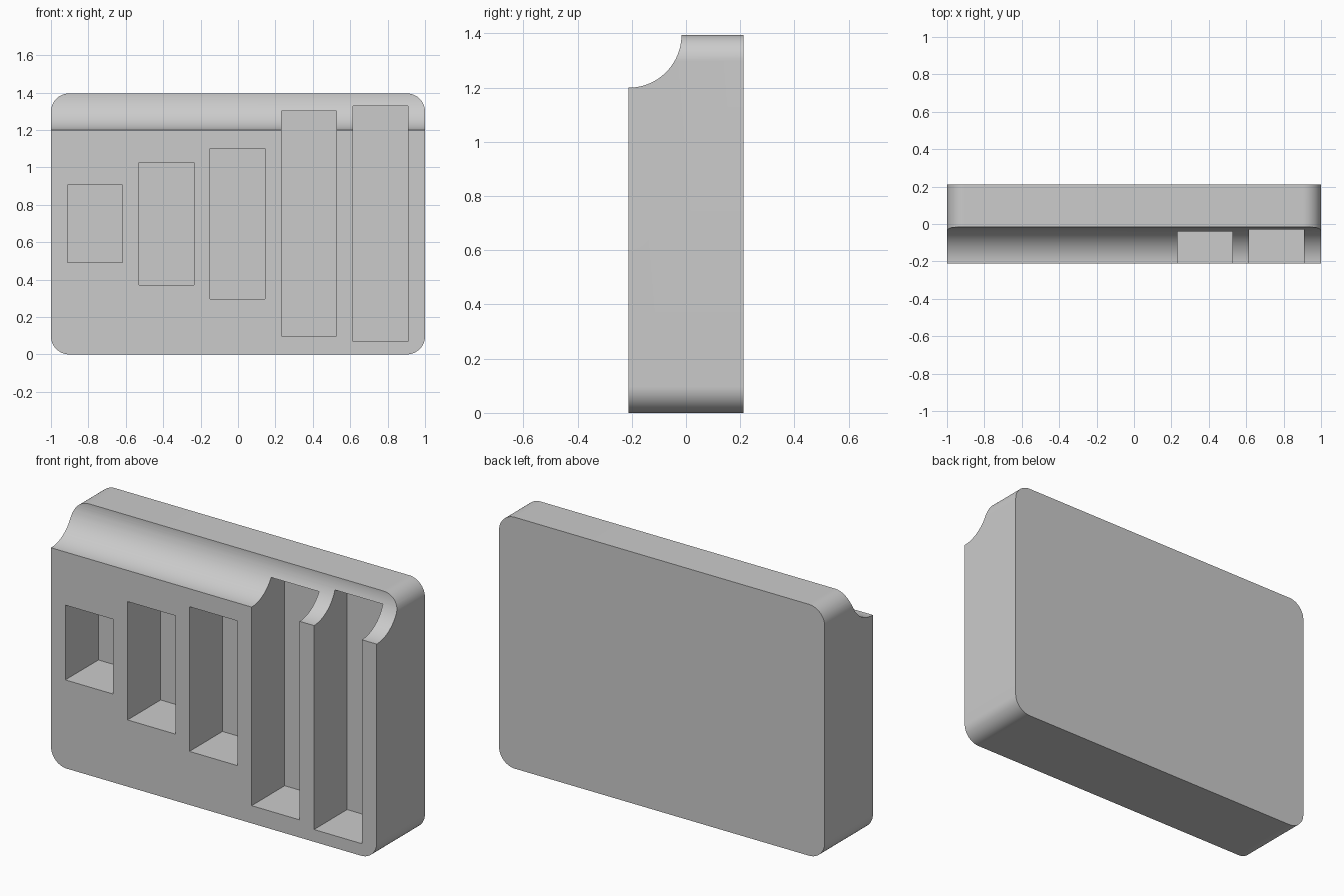
import bpy, bmesh, math

if "Cube" in bpy.data.objects:
    bpy.data.objects.remove(bpy.data.objects["Cube"])

W, D, H = 1.0, 0.2115, 1.395      # half width, half depth, height
CORNER, COVE, POCKET = 0.097, 0.195, 0.29

# Rounded slab: outline in xz, extruded along y
bm = bmesh.new()
outline = []
for i, (sx, top) in enumerate([(1, 1), (-1, 1), (-1, 0), (1, 0)]):
    cx = sx * (W - CORNER)
    cz = H - CORNER if top else CORNER
    for k in range(17):
        a = math.radians(90 * i + 90 * k / 16)
        outline.append(bm.verts.new((cx + CORNER * math.cos(a), -D, cz + CORNER * math.sin(a))))
face = bm.faces.new(outline)
ext = bmesh.ops.extrude_face_region(bm, geom=[face])
bmesh.ops.translate(bm, vec=(0, 2 * D, 0),
                    verts=[v for v in ext["geom"] if isinstance(v, bmesh.types.BMVert)])
bmesh.ops.recalc_face_normals(bm, faces=bm.faces)
mesh = bpy.data.meshes.new("slotted_block")
bm.to_mesh(mesh)
bm.free()
block = bpy.data.objects.new("slotted_block", mesh)
bpy.context.collection.objects.link(block)


def cut(cutter, name):
    """Subtract the cutter from the block, then discard it."""
    cutter.name = name
    cutter.hide_render = True
    bpy.context.view_layer.objects.active = block
    mod = block.modifiers.new(name, 'BOOLEAN')
    mod.operation, mod.solver, mod.object = 'DIFFERENCE', 'EXACT', cutter
    bpy.ops.object.modifier_apply(modifier=name)
    bpy.data.objects.remove(cutter, do_unlink=True)


# Concave cove along the top front edge
bpy.ops.mesh.primitive_cylinder_add(vertices=96, radius=COVE, depth=2.4,
                                    location=(0, -D, H), rotation=(0, math.pi / 2, 0))
cut(bpy.context.object, "cove_cutter")

# Five rectangular pockets, growing taller to the right: (centre x, bottom, top)
pockets = [(-0.765, 0.49, 0.905), (-0.383, 0.37, 1.027), (-0.003, 0.297, 1.10),
           (0.379, 0.098, 1.30), (0.762, 0.068, 1.328)]
for i, (x, z0, z1) in enumerate(pockets):
    bpy.ops.mesh.primitive_cube_add(size=1, location=(x, -D, (z0 + z1) / 2))
    c = bpy.context.object
    c.scale = (0.294, 2 * POCKET, z1 - z0)
    cut(c, f"pocket_cutter_{i + 1}")

# Smooth the corners and cove, keep edges sharp
bpy.ops.object.select_all(action='DESELECT')
block.select_set(True)
bpy.context.view_layer.objects.active = block
bpy.ops.object.shade_smooth_by_angle(angle=math.radians(30))
